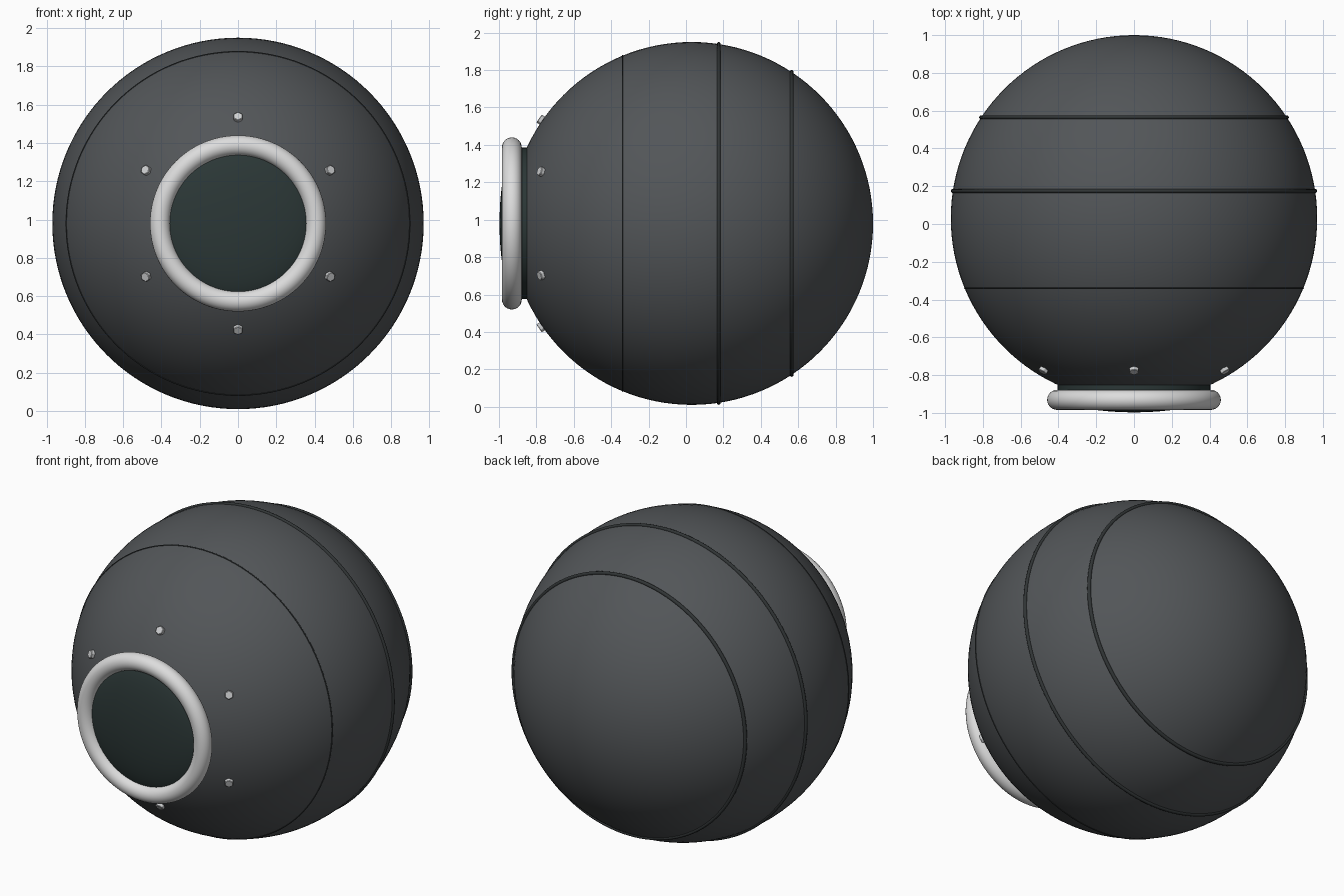
import bpy, math
from mathutils import Vector

if "Cube" in bpy.data.objects:
    bpy.data.objects.remove(bpy.data.objects["Cube"])

C = Vector((0, 0.03, 0.98))   # centre of the ball
R = 0.97


def mat(name, rgb):
    m = bpy.data.materials.new(name)
    m.diffuse_color = (*rgb, 1)
    m.use_nodes = True
    m.node_tree.nodes["Principled BSDF"].inputs["Base Color"].default_value = m.diffuse_color
    return m


GREY = mat("charcoal shell", (0.085, 0.092, 0.098))
BAND = mat("dark band", (0.03, 0.035, 0.036))
GLASS = mat("dark green glass", (0.024, 0.038, 0.037))
WHITE = mat("pale trim", (0.72, 0.72, 0.72))
STEEL = mat("bolt steel", (0.62, 0.63, 0.64))
FRONT = (math.pi / 2, 0, 0)   # turns the local z axis to face the front


def finish(name, m, smooth=True):
    o = bpy.context.object
    o.name = name
    o.data.materials.append(m)
    if smooth:
        bpy.ops.object.shade_smooth_by_angle(angle=math.radians(40))
    return o


def ring(name, y, major, minor, m, sides=12):
    bpy.ops.mesh.primitive_torus_add(location=(0, y, C.z), rotation=FRONT,
                                     major_radius=major, minor_radius=minor,
                                     major_segments=128, minor_segments=sides)
    return finish(name, m)


# Ball shell
bpy.ops.mesh.primitive_uv_sphere_add(segments=128, ring_count=64, radius=R,
                                     location=C, rotation=FRONT)
finish("shell", GREY)

# Raised bands and the fine front seam, each lying on the shell surface
for name, y, minor in (("middle_band", 0.175, 0.011),
                       ("rear_band", 0.565, 0.011),
                       ("front_seam", -0.34, 0.0035)):
    ring(name, y, math.sqrt(R * R - (y - C.y) ** 2), minor, BAND, 10)

# Collar, pale rim and domed window
bpy.ops.mesh.primitive_cylinder_add(vertices=96, radius=0.405, depth=0.13,
                                    location=(0, -0.875, C.z), rotation=FRONT)
finish("window_collar", GLASS)
ring("window_rim", -0.931, 0.407, 0.053, WHITE, 24)
bpy.ops.mesh.primitive_uv_sphere_add(segments=96, ring_count=32, radius=1,
                                     location=(0, -0.905, C.z), rotation=FRONT)
bpy.context.object.scale = (0.4, 0.4, 0.092)
finish("window_glass", GLASS)

# Six hexagonal bolts standing square to the shell
for i in range(6):
    a = math.radians(90 + 60 * i)
    r = 0.55
    n = Vector((r * math.cos(a), -math.sqrt(R * R - r * r), r * math.sin(a))).normalized()
    bpy.ops.mesh.primitive_cylinder_add(vertices=6, radius=0.027, depth=0.04,
                                        location=C + n * R,
                                        rotation=n.to_track_quat('Z', 'Y').to_euler())
    bolt = finish("bolt_%d" % (i + 1), STEEL, False)
    bev = bolt.modifiers.new("soft_edge", 'BEVEL')
    bev.width = 0.003
    bev.segments = 1
